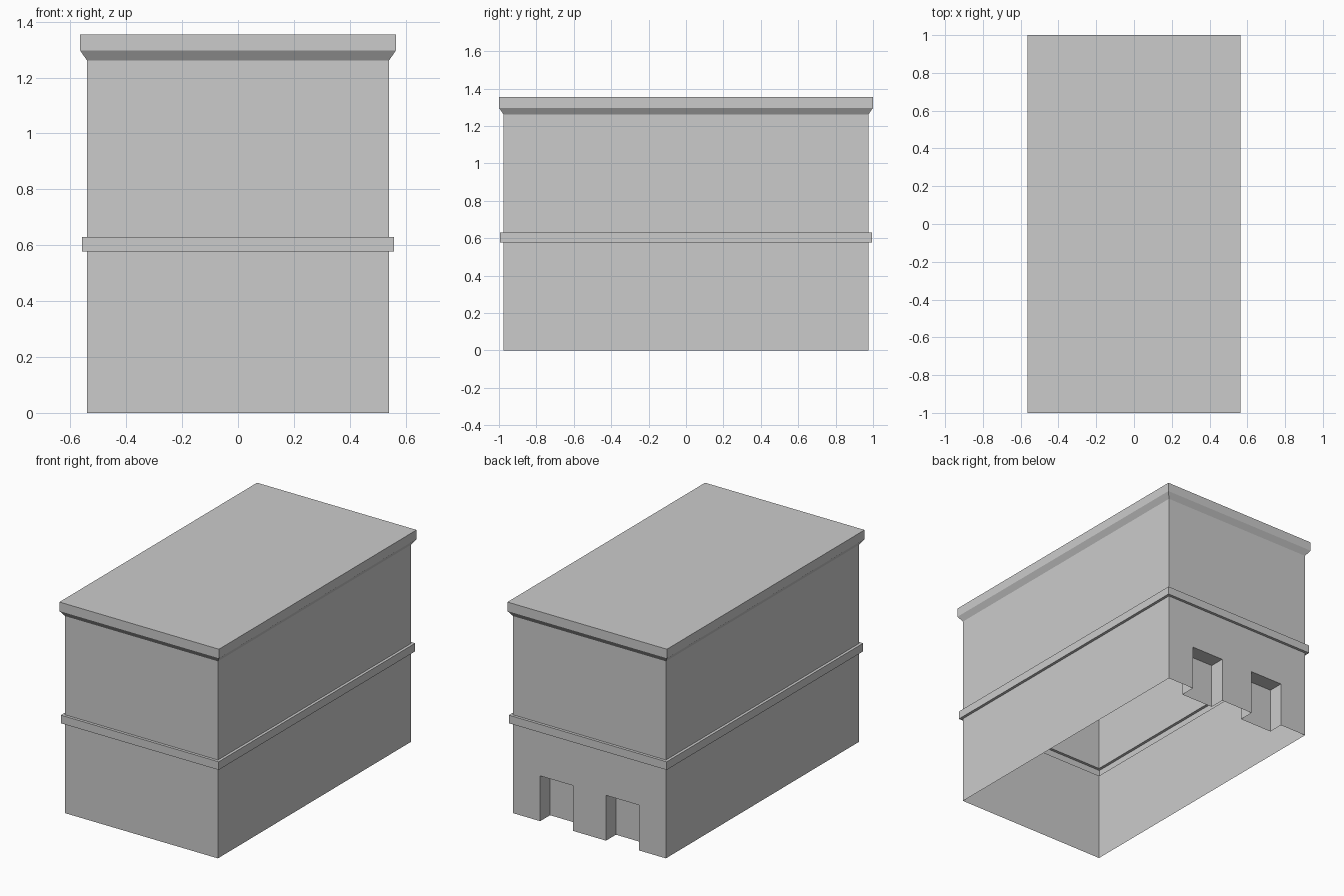
import bpy
import bmesh

# Remove the default cube only
cube = bpy.data.objects.get("Cube")
if cube:
    bpy.data.objects.remove(cube)

# Main dimensions
HALF_X, HALF_Y = 0.541, 0.976
BAND_LOW, BAND_HIGH, BAND_OUT = 0.578, 0.63, 0.018
EAVE, CORNICE_LOW, ROOF, CORNICE_OUT = 1.262, 1.297, 1.355, 0.024
DOOR_IN, DOOR_OUT, DOOR_TOP, DOOR_DEPTH = 0.117, 0.35, 0.29, 0.1

grey = bpy.data.materials.new("plain grey")
grey.use_nodes = True
colour = (0.6, 0.6, 0.6, 1)
grey.diffuse_color = colour
grey.node_tree.nodes["Principled BSDF"].inputs["Base Color"].default_value = colour


def finish(name, bm):
    """Turn a bmesh into a flat-shaded object."""
    mesh = bpy.data.meshes.new(name)
    bm.to_mesh(mesh)
    bm.free()
    mesh.materials.append(grey)
    obj = bpy.data.objects.new(name, mesh)
    bpy.context.collection.objects.link(obj)
    return obj


def add_face(bm, points):
    return bm.faces.new([bm.verts.new(p) for p in points])


def ring(out, z):
    """Rectangle around the building, pushed out from the wall line."""
    x, y = HALF_X + out, HALF_Y + out
    return [(-x, -y, z), (x, -y, z), (x, y, z), (-x, y, z)]


def shell(name, profile, sides=range(4), capped=False):
    """Open shell swept round the building from (offset, height) pairs."""
    bm = bmesh.new()
    rings = [ring(*p) for p in profile]
    for low, high in zip(rings, rings[1:]):
        for i in sides:
            j = (i + 1) % 4
            add_face(bm, (low[i], low[j], high[j], high[i]))
    if capped:
        add_face(bm, rings[-1])
    bmesh.ops.remove_doubles(bm, verts=bm.verts, dist=0.0001)
    return finish(name, bm)


# Walls, string course and roof; side 2 is the back
shell("lower_walls", [(0, 0), (0, BAND_LOW)], sides=(0, 1, 3))
shell("string_course", [(0, BAND_LOW), (BAND_OUT, BAND_LOW),
                        (BAND_OUT, BAND_HIGH), (0, BAND_HIGH)])
shell("upper_walls", [(0, BAND_HIGH), (0, EAVE)])
shell("cornice_and_roof", [(0, EAVE), (CORNICE_OUT, CORNICE_LOW),
                           (CORNICE_OUT, ROOF)], capped=True)

# Back wall with two notched doorways
outline = [(HALF_X, 0), (DOOR_OUT, 0), (DOOR_OUT, DOOR_TOP),
           (DOOR_IN, DOOR_TOP), (DOOR_IN, 0)]
outline += [(-x, z) for x, z in reversed(outline)]
outline += [(-HALF_X, BAND_LOW), (HALF_X, BAND_LOW)]
bm = bmesh.new()
add_face(bm, [(x, HALF_Y, z) for x, z in outline])
finish("lower_back_wall", bm)

# Doorway recesses: jambs, ceiling and back panel, open below
for name, a, b in (("left_doorway", DOOR_IN, DOOR_OUT),
                   ("right_doorway", -DOOR_OUT, -DOOR_IN)):
    bm = bmesh.new()
    inner = HALF_Y - DOOR_DEPTH
    path = [(b, 0), (b, DOOR_TOP), (a, DOOR_TOP), (a, 0)]
    for (x1, z1), (x2, z2) in zip(path, path[1:]):
        add_face(bm, ((x1, HALF_Y, z1), (x2, HALF_Y, z2),
                      (x2, inner, z2), (x1, inner, z1)))
    add_face(bm, [(x, inner, z) for x, z in reversed(path)])
    bmesh.ops.remove_doubles(bm, verts=bm.verts, dist=0.0001)
    # Every face of the recess looks into its open space
    middle = ((a + b) / 2, HALF_Y - DOOR_DEPTH / 2, DOOR_TOP / 2)
    bm.normal_update()
    for f in bm.faces:
        to_middle = [m - c for m, c in zip(middle, f.calc_center_median())]
        if sum(n * t for n, t in zip(f.normal, to_middle)) < 0:
            f.normal_flip()
    finish(name, bm)

# Face the notched wall outward
wall = bpy.data.objects["lower_back_wall"].data
if wall.polygons[0].normal.y < 0:
    wall.flip_normals()
